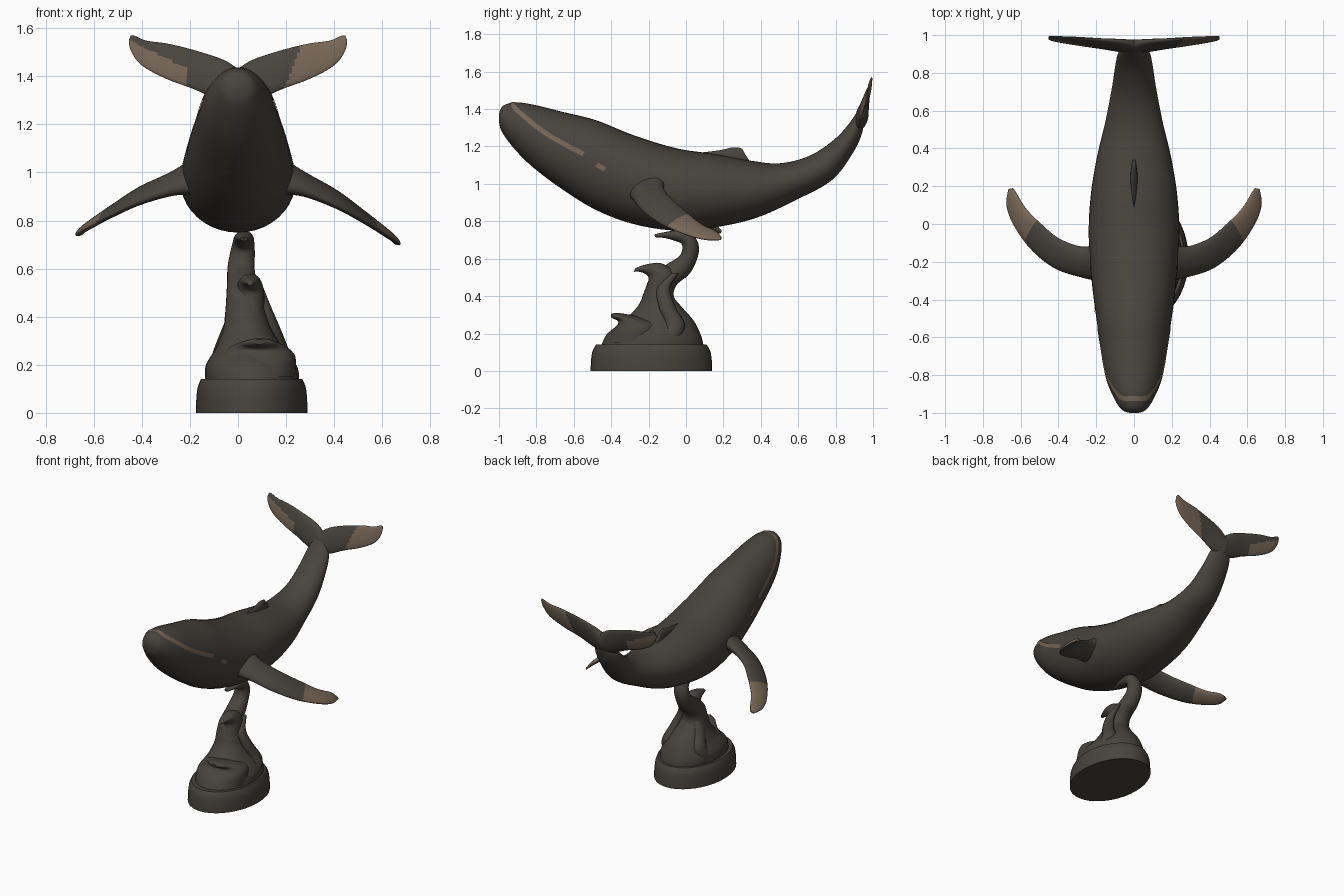
import bpy, bmesh, math
from mathutils import Vector
from mathutils.bvhtree import BVHTree

if "Cube" in bpy.data.objects:
    bpy.data.objects.remove(bpy.data.objects["Cube"])


def material(name, rgb):
    m = bpy.data.materials.new(name)
    m.use_nodes = True
    m.diffuse_color = (*rgb, 1)
    m.node_tree.nodes["Principled BSDF"].inputs["Base Color"].default_value = (*rgb, 1)
    return m


DARK = material("dark bronze", (0.065, 0.058, 0.048))
TAN = material("pale tan", (0.18, 0.13, 0.09))


def finish(name, bm, mats=(DARK, TAN), rule=None, angle=50):
    bmesh.ops.recalc_face_normals(bm, faces=bm.faces)
    if rule:
        for f in bm.faces:
            f.material_index = int(rule(f.calc_center_median(), f.normal))
    mesh = bpy.data.meshes.new(name)
    bm.to_mesh(mesh)
    bm.free()
    for m in mats:
        mesh.materials.append(m)
    ob = bpy.data.objects.new(name, mesh)
    bpy.context.collection.objects.link(ob)
    bpy.ops.object.select_all(action="DESELECT")
    ob.select_set(True)
    bpy.context.view_layer.objects.active = ob
    bpy.ops.object.shade_smooth_by_angle(angle=math.radians(angle))
    return ob


def spline(points, steps):
    """Catmull-Rom samples through a list of vectors."""
    out = []
    for i in range(len(points) - 1):
        a, b = points[max(i - 1, 0)], points[i]
        c, d = points[i + 1], points[min(i + 2, len(points) - 1)]
        for k in range(steps):
            t = k / steps
            out.append(0.5 * (2 * b + (c - a) * t + (2 * a - 5 * b + 4 * c - d) * t**2
                              + (3 * b - a - 3 * c + d) * t**3))
    return out + [points[-1]]


def loft(name, stations, around=28, steps=6, rule=None, mats=(DARK, TAN)):
    """Skin ellipses; a station is two opposite edge points and a half thickness vector."""
    tracks = [spline([Vector(s[k]) for s in stations], steps) for k in range(3)]
    bm = bmesh.new()
    rings = []
    for p, q, b in zip(*tracks):
        c, a = (p + q) / 2, (p - q) / 2
        turns = [2 * math.pi * i / around for i in range(around)]
        rings.append([bm.verts.new(c + a * math.cos(t) + b * math.sin(t)) for t in turns])
    for r, s in zip(rings, rings[1:]):
        for i in range(around):
            j = (i + 1) % around
            bm.faces.new((r[i], r[j], s[j], s[i]))
    bm.faces.new(rings[0])
    bm.faces.new(rings[-1])
    return finish(name, bm, mats, rule)


def side_loft(name, x_fn, rows, **kw):
    """Loft from side profile rows: y, z, opposite y, z, half width."""
    st = []
    for y0, z0, y1, z1, w in rows:
        x = x_fn((z0 + z1) / 2)
        st.append(((x, y0, z0), (x, y1, z1), (w, 0, 0)))
    return loft(name, st, mats=(DARK,), **kw)


# Body: back edge, belly edge, half width from snout to tail stock
body = side_loft("whale_body", lambda z: 0, [
    (-1.0, 1.375, -1.0, 1.335, .025), (-.975, 1.42, -.985, 1.28, .068),
    (-.9, 1.435, -.92, 1.19, .112), (-.8, 1.42, -.82, 1.09, .15),
    (-.66, 1.385, -.66, .97, .175), (-.48, 1.34, -.48, .86, .202),
    (-.28, 1.26, -.28, .785, .226), (-.05, 1.19, -.05, .75, .24),
    (.15, 1.16, .17, .77, .228), (.34, 1.125, .38, .82, .195),
    (.5, 1.11, .58, .91, .152), (.66, 1.15, .78, 1.02, .117),
    (.79, 1.235, .895, 1.17, .098), (.87, 1.32, .945, 1.285, .08),
    (.93, 1.41, .955, 1.395, .03)], around=40)

# Dorsal fin
side_loft("dorsal_fin", lambda z: 0, [
    (.06, 1.165, .07, 1.1, .004), (.18, 1.18, .2, 1.1, .016),
    (.25, 1.195, .27, 1.1, .018), (.295, 1.19, .33, 1.09, .012),
    (.315, 1.16, .37, 1.08, .006)], around=16)

# Flippers and tail flukes, mirrored with slightly different pale tips
FLIPPER = [
    ((.15, -.31, .95), (.15, -.08, 1.01), .085), ((.27, -.285, .925), (.26, -.12, .98), .045),
    ((.42, -.235, .86), (.39, -.08, .92), .03), ((.55, -.13, .785), (.49, 0, .85), .022),
    ((.64, 0, .73), (.57, .08, .785), .018), ((.675, .1, .703), (.62, .16, .745), .013),
    ((.665, .185, .7), (.64, .19, .715), .005)]
FLUKE = [
    ((0, .95, 1.43), (0, .93, 1.29), .035), ((.06, .965, 1.468), (.08, .925, 1.3), .028),
    ((.17, .975, 1.505), (.18, .935, 1.345), .02), ((.29, .985, 1.535), (.3, .95, 1.39), .015),
    ((.38, .99, 1.548), (.4, .965, 1.445), .011), ((.43, .993, 1.568), (.445, .975, 1.505), .008),
    ((.446, .993, 1.57), (.454, .985, 1.55), .004)]

for side, s, lift in (("left", 1, 0), ("right", -1, .036)):
    def place(p):
        return (s * p[0], p[1], p[2] + lift * max(0, p[0] - .25) / .4)

    def flipper_pale(c, n):
        outer = abs(c.x) + .6 * c.y > .53
        return outer and (s < 0 or n.z > -.2)

    def fluke_pale(c, n):
        if s > 0:
            return c.x > .2 + .4 * (c.z - 1.37)
        return c.x < -.21 and c.z < 1.44 + .5 * (-c.x - .23)

    loft(side + "_flipper", [(place(p), place(q), (s * t * .45, 0, t * .9)) for p, q, t in FLIPPER],
         steps=8, rule=flipper_pale)
    loft(side + "_fluke", [((s * p[0], *p[1:]), (s * q[0], *q[1:]), (0, t, 0)) for p, q, t in FLUKE],
         around=36, steps=10, rule=fluke_pale)

# Pale jaw stripe and eye patches laid as ribbons on the body surface
bm = bmesh.new()
bm.from_mesh(body.data)
skin = BVHTree.FromBMesh(bm)
bm.free()


def ribbon(name, path, half):
    bm = bmesh.new()
    pts = spline([Vector(p) for p in path], 8)
    rows = []
    for i, p in enumerate(pts):
        tangent = pts[min(i + 1, len(pts) - 1)] - pts[max(i - 1, 0)]
        loc, nor, _, _ = skin.find_nearest(p)
        across = nor.cross(tangent).normalized() * half
        row = []
        for k in (-1, 0, 1):
            q, n, _, _ = skin.find_nearest(loc + across * k)
            row.append(bm.verts.new(q + n * .004))
        rows.append(row)
    for a, b in zip(rows, rows[1:]):
        for k in range(2):
            bm.faces.new((a[k], a[k + 1], b[k + 1], b[k]))
    finish(name, bm, (TAN,))


half_jaw = [(.21, -.55, 1.16), (.19, -.65, 1.215), (.17, -.76, 1.28),
            (.13, -.86, 1.36), (.075, -.92, 1.42)]
ribbon("jaw_stripe", half_jaw + [(0, -.925, 1.45)]
       + [(-x, y, z) for x, y, z in reversed(half_jaw)], .013)
for side, s in (("left", 1), ("right", -1)):
    ribbon(side + "_eye", [(s * .22, -.48, 1.105), (s * .22, -.435, 1.075)], .013)

# Plinth: oval turned profile
CX, CY = .057, -.185
loft("plinth", [((CX, CY - .325 * r, z), (CX, CY + .325 * r, z), (.232 * r, 0, 0))
                for z, r in ((0, 1), (.05, .995), (.1, .975), (.125, .94), (.14, .91))],
     around=40, steps=2, mats=(DARK,))


# Wave: main curling column with two smaller crests
def lean(z):
    return .06 - .05 * max(0, min(1, (z - .15) / .45)) + .1 * max(0, z - .58)


side_loft("wave_column", lean, [
    (-.455, .13, .095, .13, .195), (-.42, .2, .08, .19, .19), (-.33, .27, .04, .27, .14),
    (-.255, .35, -.03, .35, .1), (-.225, .42, -.065, .4, .085), (-.19, .5, -.05, .46, .072),
    (-.11, .565, .02, .52, .062), (-.04, .61, .06, .6, .056), (-.02, .65, .068, .67, .052),
    (-.025, .68, .035, .735, .045), (-.06, .695, -.02, .757, .04),
    (-.11, .71, -.1, .745, .03), (-.165, .715, -.17, .73, .015)])
side_loft("lower_crest", lambda z: .075 + .15 * (z - .2), [
    (-.44, .15, -.1, .15, .17), (-.4, .21, -.13, .25, .16), (-.365, .25, -.23, .285, .125),
    (-.365, .268, -.31, .302, .09), (-.385, .277, -.37, .31, .055), (-.4, .285, -.4, .305, .02)])
side_loft("upper_crest", lambda z: .05, [
    (-.22, .42, -.08, .42, .06), (-.2, .49, -.06, .52, .058), (-.215, .517, -.13, .575, .045),
    (-.25, .53, -.21, .57, .03), (-.28, .53, -.27, .55, .012)])

# Raised ridges winding up the column
for name, s, x in (("left_ridge", 1, .13), ("right_ridge", -1, -.02)):
    loft(name, [((x + s * dx, y - r, z), (x + s * dx, y + r, z), (r * .8, 0, 0))
                for dx, y, z, r in ((.06, -.12, .14, .07), (.045, -.06, .24, .055),
                                    (.015, -.1, .34, .045), (-.02, -.12, .44, .035),
                                    (-.04, -.06, .52, .02))], around=16, mats=(DARK,))
